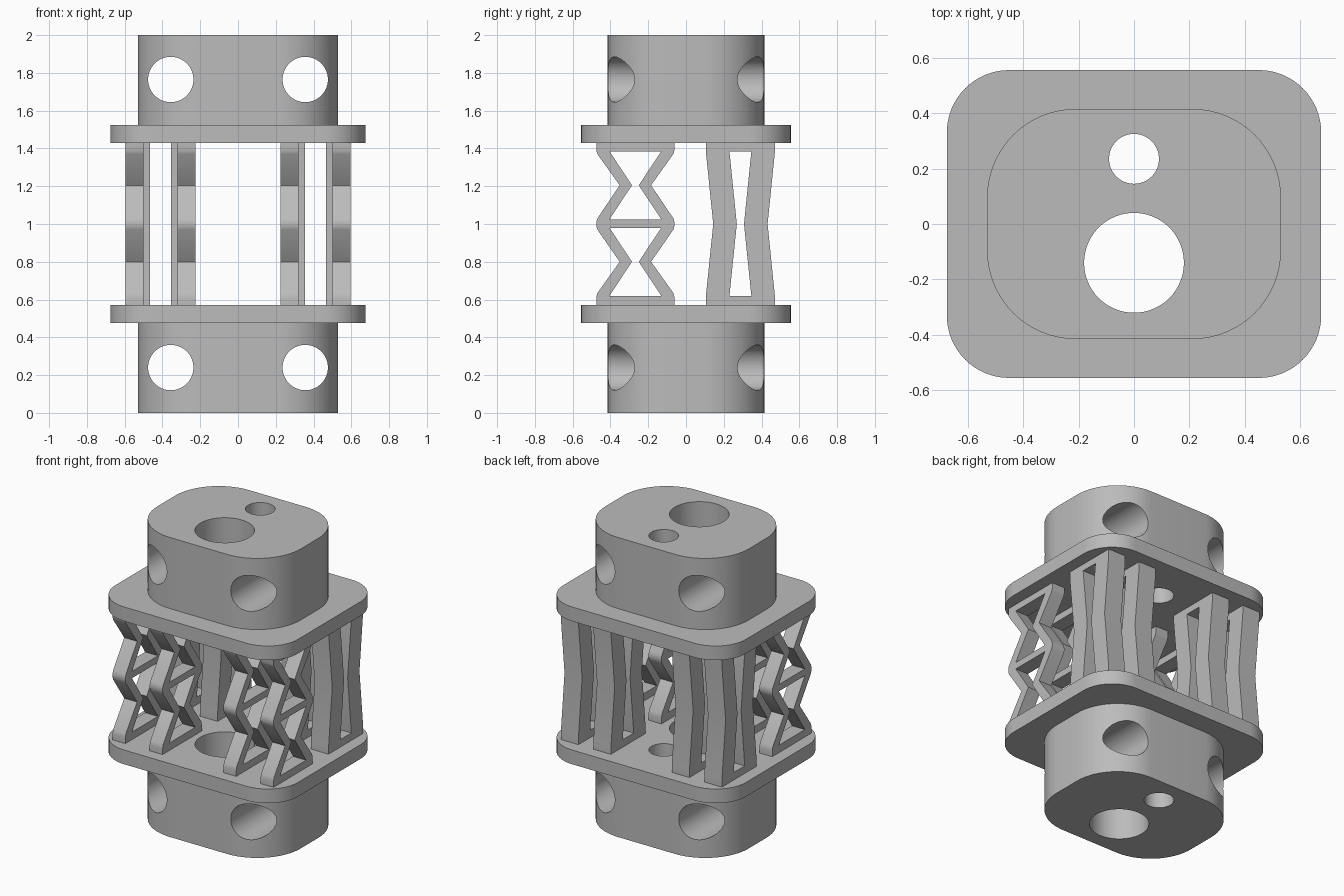
import bpy
import bmesh
from math import cos, sin, pi, radians

if "Cube" in bpy.data.objects:
    bpy.data.objects.remove(bpy.data.objects["Cube"], do_unlink=True)

grey = bpy.data.materials.new("plain grey")
grey.use_nodes = True
GREY = (0.5, 0.5, 0.5, 1)
grey.diffuse_color = GREY
grey.node_tree.nodes["Principled BSDF"].inputs["Base Color"].default_value = GREY

# How a flat profile point (u, v) at depth d maps to space, per extrusion axis
AXES = {
    "x": lambda u, v, d: (d, u, v),
    "y": lambda u, v, d: (u, d, v),
    "z": lambda u, v, d: (u, v, d),
}


def prism(name, profile, axis, start, end):
    """Extrude a closed profile along an axis."""
    place = AXES[axis]
    bm = bmesh.new()
    base = [bm.verts.new(place(u, v, start)) for u, v in profile]
    face = bm.faces.new(base)
    moved = bmesh.ops.extrude_face_region(bm, geom=[face], use_keep_orig=True)
    for item in moved["geom"]:
        if isinstance(item, bmesh.types.BMVert):
            u, v = profile[0]
            step = [b - a for a, b in zip(place(u, v, start), place(u, v, end))]
            item.co.x += step[0]
            item.co.y += step[1]
            item.co.z += step[2]
    bmesh.ops.recalc_face_normals(bm, faces=bm.faces)
    mesh = bpy.data.meshes.new(name)
    bm.to_mesh(mesh)
    bm.free()
    mesh.materials.append(grey)
    obj = bpy.data.objects.new(name, mesh)
    bpy.context.collection.objects.link(obj)
    return obj


def combine(target, tool, operation):
    """Apply a boolean and throw the tool away."""
    mod = target.modifiers.new("boolean", "BOOLEAN")
    mod.operation = operation
    mod.solver = "EXACT"
    mod.object = tool
    bpy.context.view_layer.objects.active = target
    bpy.ops.object.modifier_apply(modifier=mod.name)
    bpy.data.objects.remove(tool, do_unlink=True)


def smooth(obj):
    bpy.ops.object.select_all(action="DESELECT")
    obj.select_set(True)
    bpy.context.view_layer.objects.active = obj
    bpy.ops.object.shade_smooth_by_angle(angle=radians(30))


def circle(u, v, radius, count=64):
    return [(u + radius * cos(2 * pi * i / count), v + radius * sin(2 * pi * i / count))
            for i in range(count)]


def rounded_rectangle(half_x, half_y, radius, steps=16):
    points = []
    corners = [(1, 1), (-1, 1), (-1, -1), (1, -1)]
    for quarter, (sx, sy) in enumerate(corners):
        for i in range(steps + 1):
            a = (quarter + i / steps) * pi / 2
            points.append((sx * (half_x - radius) + radius * cos(a),
                           sy * (half_y - radius) + radius * sin(a)))
    return points


def symmetric(centre, steps):
    """Closed profile from (half width, height) steps about a centre line."""
    return ([(centre + w, z) for w, z in steps]
            + [(centre - w, z) for w, z in reversed(steps)])


# End pieces: rounded block joined to a wider flange, with bored holes
def end_piece(name, block_z, flange_z, hole_z):
    body = prism(name, rounded_rectangle(0.53, 0.415, 0.32), "z", *block_z)
    flange = prism("flange", rounded_rectangle(0.675, 0.555, 0.225), "z", *flange_z)
    combine(body, flange, "UNION")
    for y, radius in ((-0.14, 0.18), (0.235, 0.09)):
        combine(body, prism("bore", circle(0, y, radius), "z", -1, 3), "DIFFERENCE")
    for x in (-0.356, 0.356):
        combine(body, prism("cross_bore", circle(x, hole_z, 0.12), "y", -1, 1), "DIFFERENCE")
    smooth(body)


end_piece("lower_end", (0, 0.52), (0.475, 0.57), 0.24)
end_piece("upper_end", (1.48, 2), (1.43, 1.525), 1.765)


# Struts: waisted side profiles with openings cut through
def strut(name, centre_x, width, outline, openings):
    start, end = centre_x - width / 2, centre_x + width / 2
    body = prism(name, outline, "x", start, end)
    for opening in openings:
        cutter = prism("opening", opening, "x", start - 0.1, end + 0.1)
        combine(body, cutter, "DIFFERENCE")
    smooth(body)


FRONT_Y, BACK_Y = -0.268, 0.288
lattice_outline = symmetric(FRONT_Y, [
    (0.207, 0.57), (0.207, 0.61), (0.201, 0.635), (0.083, 0.8),
    (0.201, 0.97), (0.207, 0.99), (0.207, 1.01), (0.201, 1.03),
    (0.083, 1.205), (0.201, 1.37), (0.207, 1.39), (0.207, 1.43)])
lattice_openings = [
    symmetric(FRONT_Y, [(0.137, low), (0.018, mid), (0.137, high)])
    for low, mid, high in ((0.62, 0.8, 0.98), (1.025, 1.205, 1.385))]
column_outline = symmetric(BACK_Y, [
    (0.183, 0.57), (0.183, 0.615), (0.144, 1), (0.183, 1.385), (0.183, 1.43)])
column_openings = [symmetric(BACK_Y, [(0.058, 0.62), (0.019, 1), (0.058, 1.385)])]

for side, sign in (("left", 1), ("right", -1)):
    for place, front_x, back_x in (("outer", 0.547, 0.53), ("inner", 0.272, 0.29)):
        strut(f"front_{side}_{place}_lattice", sign * front_x, 0.095,
              lattice_outline, lattice_openings)
        strut(f"back_{side}_{place}_column", sign * back_x, 0.13,
              column_outline, column_openings)
